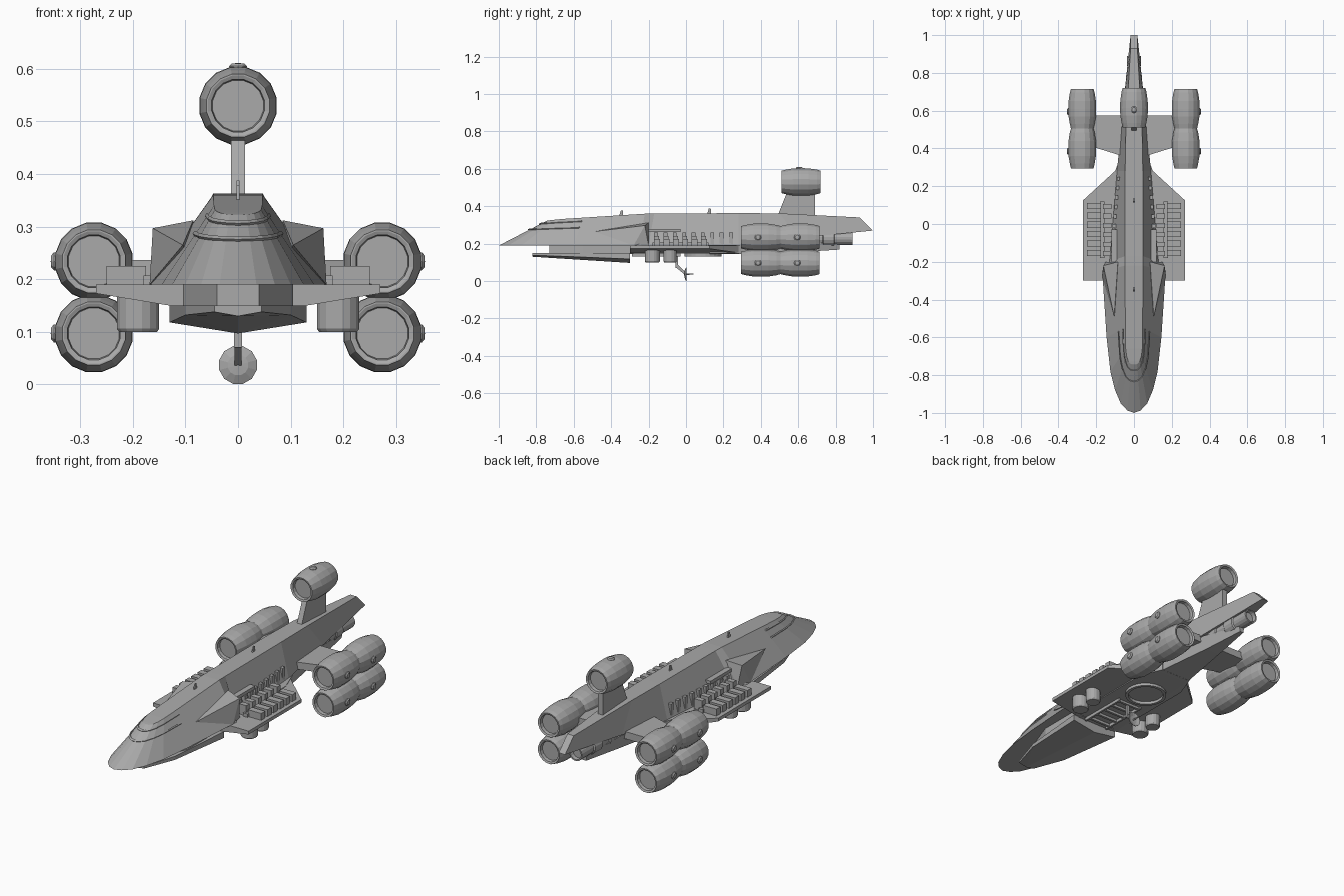
import bpy, bmesh, math
from mathutils import Vector, Matrix

old = bpy.data.objects.get("Cube")
if old:
    bpy.data.objects.remove(old, do_unlink=True)

grey = bpy.data.materials.new("hull_grey")
grey.use_nodes = True
colour = (0.4, 0.4, 0.4, 1)
grey.diffuse_color = colour
grey.node_tree.nodes["Principled BSDF"].inputs["Base Color"].default_value = colour


def finish(name, bm):
    bmesh.ops.recalc_face_normals(bm, faces=bm.faces)
    mesh = bpy.data.meshes.new(name)
    bm.to_mesh(mesh)
    bm.free()
    mesh.materials.append(grey)
    ob = bpy.data.objects.new(name, mesh)
    bpy.context.collection.objects.link(ob)
    return ob


def solid(name, points, both=False):
    """Convex solid around points; both adds the points mirrored in x."""
    bm = bmesh.new()
    pts = list(points) + ([(-x, y, z) for x, y, z in points] if both else [])
    for p in pts:
        bm.verts.new(p)
    bmesh.ops.remove_doubles(bm, verts=bm.verts, dist=0.0001)
    bmesh.ops.convex_hull(bm, input=bm.verts)
    loose = [v for v in bm.verts if not v.link_faces]
    bmesh.ops.delete(bm, geom=loose, context="VERTS")
    return finish(name, bm)


def box(name, x0, x1, y0, y1, z0, z1):
    return solid(name, [(x, y, z) for x in (x0, x1) for y in (y0, y1) for z in (z0, z1)])


def lathe(name, profile, centre, axis="Y", sides=16):
    """Spin (radius, distance) pairs about an axis through centre."""
    bm = bmesh.new()
    rings = []
    for r, d in profile:
        n = 1 if r == 0 else sides
        ring = []
        for i in range(n):
            a = math.tau * (i + 0.5) / sides
            ring.append(bm.verts.new((r * math.cos(a), r * math.sin(a), d)))
        rings.append(ring)
    for a, b in zip(rings, rings[1:]):
        for i in range(sides):
            j = (i + 1) % sides
            quad = [a[i % len(a)], a[j % len(a)], b[j % len(b)], b[i % len(b)]]
            bm.faces.new(list(dict.fromkeys(quad)))
    turn = Vector((0, 0, 1)).rotation_difference(
        {"X": Vector((1, 0, 0)), "Y": Vector((0, 1, 0)), "Z": Vector((0, 0, 1))}[axis])
    bm.transform(Matrix.Translation(centre) @ turn.to_matrix().to_4x4())
    return finish(name, bm)


def mirrored(make, name, *args):
    """Build a part on the left and its mirror on the right."""
    ob = make("left_" + name, *args)
    bm = bmesh.new()
    bm.from_mesh(ob.data)
    bm.transform(Matrix.Scale(-1, 4, (1, 0, 0)))
    finish("right_" + name, bm)


# Main hull: matching lower and upper outlines joined by ruled strips
lower = [(0, -1, .19), (.035, -.987, .19), (.07, -.95, .19), (.1, -.88, .19), (.125, -.78, .19),
         (.145, -.6, .19), (.168, -.25, .19), (.13, -.2, .19), (.09, .28, .19),
         (.06, .6, .23), (.018, 1, .27)]
upper = [(0, -.745, .322), (.016, -.742, .323), (.03, -.728, .325), (.039, -.7, .328),
         (.044, -.66, .332), (.046, -.55, .339), (.047, -.22, .36), (.047, -.17, .361),
         (.047, .28, .363), (.043, .5, .362), (.018, .93, .34)]
bm = bmesh.new()
rows = []
for line in (lower, upper):
    left = [bm.verts.new(p) for p in line]
    right = [left[0]] + [bm.verts.new((-x, y, z)) for x, y, z in line[1:]]
    rows.append((left, right))
for low, top in zip(rows[0], rows[1]):
    for i in range(len(low) - 1):
        bm.faces.new((low[i], low[i + 1], top[i + 1], top[i]))
for left, right in rows:
    for i in range(len(left) - 1):
        bm.faces.new(list(dict.fromkeys((left[i], left[i + 1], right[i + 1], right[i]))))
bm.faces.new((rows[0][0][-1], rows[0][1][-1], rows[1][1][-1], rows[1][0][-1]))
finish("main_hull", bm)

# Canopy brow strips lying on the nose facets
for k, t in enumerate((0.62, 0.85)):
    for i in range(5):
        corners = []
        for j in (i, i + 1):
            for f in (t, t + 0.04):
                p = Vector(lower[j]).lerp(Vector(upper[j]), f)
                corners += [p, p + Vector((p.x * 0.03, -0.004, 0.004))]
        mirrored(solid, f"canopy_strip_{k}_{i}", corners)

# Cheek sponsons
mirrored(solid, "sponson", [(.105, -.49, .265), (.162, -.22, .297), (.085, -.2, .312),
                            (.168, -.28, .19), (.15, -.2, .19), (.05, -.2, .19)])

# Wing, belly and chin
mirrored(solid, "wing", [(.27, -.3, .19), (.27, .125, .19), (.09, .29, .19), (.05, -.3, .19),
                         (.27, -.3, .173), (.27, .125, .173), (.09, .29, .15),
                         (.13, -.3, .15), (.05, -.3, .15)])
solid("belly", [(.13, -.3, .192), (.13, -.3, .148), (.13, .2, .192), (.13, .2, .148),
                (.085, .32, .192), (.085, .32, .145)], True)
solid("tail_keel", [(.085, .3, .2), (.085, .3, .145), (.055, .6, .225),
                    (.04, .6, .155), (.015, .82, .195), (.01, .82, .168)], True)
solid("chin_neck", [(.04, -.73, .192), (.04, -.73, .145), (.105, -.55, .192),
                    (.105, -.55, .145), (.105, -.28, .192), (.105, -.28, .145)], True)
solid("chin_keel", [(.045, -.82, .15), (.045, -.82, .138), (0, -.82, .13), (.1, -.65, .15),
                    (.1, -.65, .132), (.13, -.3, .15), (.13, -.3, .118), (0, -.3, .097)], True)

# Under-wing drums
for k, (y, r) in enumerate(((-.18, .041), (-.085, .036))):
    mirrored(lathe, f"drum_{k}", [(0, 0), (r * .9, 0), (r, .006), (r, .07), (0, .07)],
             (.19, y, .1), "Z")

# Belly ring and frame
lathe("belly_ring", [(.085, 0), (.1, 0), (.1, .02), (.085, .02), (.085, 0)],
      (0, .09, .132), "Z", 24)
mirrored(box, "frame_rail", .06, .07, -.29, -.03, .132, .15)
for i in range(5):
    y = -.27 + i * .055
    box(f"frame_rung_{i}", -.065, .065, y, y + .012, .135, .15)

# Sensor dish on its bent arm
box("dish_post", -.008, .008, -.056, -.042, .07, .15)
solid("dish_arm", [(x, y, z) for x in (-.007, .007)
                   for y, z in ((-.056, .075), (-.042, .085), (-.008, .035), (-.004, .05))])
lathe("sensor_dish", [(0, -.01), (.02, -.008), (.037, 0), (.037, .003), (.02, -.003),
                      (.004, -.004), (.003, .04), (0, .04)], (0, 0, .037), "Y", 12)

# Wing-top radiator bars and hull ribs
for i in range(6):
    y = -.17 + i * .05
    mirrored(box, f"radiator_bar_{i}", .175, .25, y, y + .032, .185, .225)
    mirrored(box, f"radiator_step_{i}", .12, .165, y, y + .026, .185, .242)
mirrored(box, "radiator_manifold", .155, .18, -.18, .12, .185, .207)
mirrored(box, "conduit", .09, .118, -.2, -.03, .262, .278)
for i in range(9):
    y = -.17 + i * .05
    x = .127 - i * .0045
    mirrored(box, f"hull_rib_{i}", x - .05, x, y, y + .02, .19, .26)

# Barrel engines
BARREL = ((.061, 0), (.067, .025), (.074, .065), (.075, .105), (.074, .145), (.067, .19))


def engine(name, barrels, centre):
    pitch = .21
    length = pitch * barrels
    prof = [(0, .02), (.049, .02), (.051, .003), (.058, 0)]
    for b in range(barrels):
        prof += [(r, d + b * pitch) for r, d in BARREL]
    prof += [(.061, length), (.058, length), (.051, length - .003), (.049, length - .02),
             (0, length - .02)]
    return lathe(name, prof, centre)


CAP = [(0, -.01), (.018, -.01), (.018, .003), (.012, .008), (0, .009)]
for level, z in (("upper", .234), ("lower", .097)):
    mirrored(engine, level + "_engine", 2, (.274, .295, z))
    for k, y in enumerate((.385, .595)):
        mirrored(lathe, f"{level}_engine_cap_{k}", CAP, (.347, y, z), "X", 10)
engine("dorsal_engine", 1, (0, .51, .53))
lathe("dorsal_engine_cap", CAP, (0, .605, .602), "Z", 10)
mirrored(box, "engine_link", .262, .286, .36, .65, .15, .18)

# Pylons
mirrored(solid, "side_pylon", [(x, y, z) for x, y in ((.03, .35), (.2, .42), (.255, .42),
                                                      (.255, .575), (.03, .575))
                               for z in (.2, .237)])
solid("dorsal_pylon", [(.0135, .49, .35), (.0135, .69, .34), (.0135, .54, .475),
                       (.0135, .69, .475)], True)

# Tail exhaust tube
lathe("tail_tube", [(0, 0), (.045, 0), (.047, .12), (.04, .125), (.04, .18), (.045, .185),
                    (.042, .24), (.036, .245), (.037, .34), (.03, .34), (.028, .32), (0, .32)],
      (0, .55, .228))

# Dorsal aerials
for k, (y, z) in enumerate(((-.36, .35), (.11, .36))):
    solid(f"aerial_{k}", [(.003, y, z - .01), (.003, y + .025, z - .01),
                          (.003, y + .012, z + .028), (.003, y + .022, z + .028)], True)
